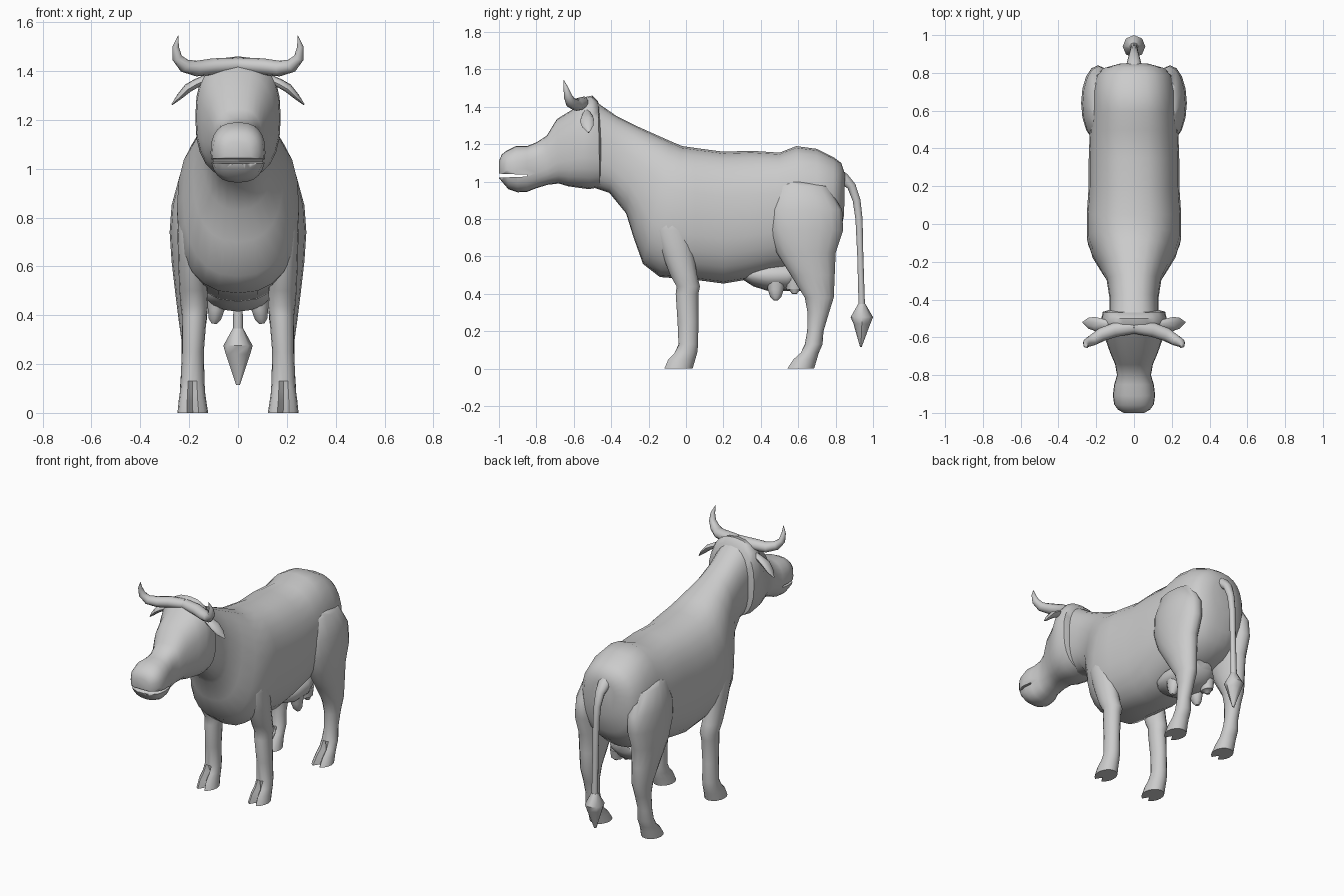
import bpy, bmesh, math
from mathutils import Vector as V

hide = bpy.data.materials.new("grey_hide")
hide.diffuse_color = (0.6, 0.6, 0.6, 1)


def finish(name, bm, angle=45):
    bmesh.ops.recalc_face_normals(bm, faces=bm.faces)
    me = bpy.data.meshes.new(name)
    bm.to_mesh(me)
    bm.free()
    me.materials.append(hide)
    ob = bpy.data.objects.new(name, me)
    bpy.context.collection.objects.link(ob)
    bpy.ops.object.select_all(action='DESELECT')
    ob.select_set(True)
    bpy.context.view_layer.objects.active = ob
    bpy.ops.object.shade_smooth_by_angle(angle=math.radians(angle))
    return ob


def loft(name, rings, n=16, power=2.0, mirror=False, cleft=0, angle=45):
    """Skin rings of (centre, u axis, v axis); cleft notches the u end of the last rings."""
    bm = bmesh.new()
    loops = []
    for i, (c, u, v) in enumerate(rings):
        loop = []
        for k in range(n):
            a = 2 * math.pi * k / n
            ca, sa = math.cos(a), math.sin(a)
            f = lambda t: math.copysign(abs(t) ** (2 / power), t)
            p = c + u * f(ca) + v * f(sa)
            if cleft and k == 0 and i >= len(rings) - 3:
                p -= u.normalized() * cleft
            loop.append(bm.verts.new(p))
        loops.append(loop)
    for a, b in zip(loops, loops[1:]):
        for k in range(n):
            bm.faces.new((a[k], a[(k + 1) % n], b[(k + 1) % n], b[k]))
    bm.faces.new(loops[0])
    bm.faces.new(loops[-1])
    if mirror:
        g = bmesh.ops.duplicate(bm, geom=bm.verts[:] + bm.edges[:] + bm.faces[:])
        for e in g["geom"]:
            if isinstance(e, bmesh.types.BMVert):
                e.co.x *= -1
    return finish(name, bm, angle)


def side_rings(rows):
    """Rings from (top y, top z, bottom y, bottom z, half width)."""
    return [(V((0, (a + c) / 2, (b + d) / 2)), V((0, (a - c) / 2, (b - d) / 2)), V((w, 0, 0)))
            for a, b, c, d, w in rows]


def leg_rings(rows):
    """Rings from (z, front y, back y, inner x, outer x)."""
    return [(V(((i + o) / 2, (f + b) / 2, z)), V((0, (f - b) / 2, 0)), V(((o - i) / 2, 0, 0)))
            for z, f, b, i, o in rows]


def tube_rings(path, side):
    """Rings from (x, y, z, radius along side, other radius)."""
    pts = [V(p[:3]) for p in path]
    out = []
    for i, p in enumerate(path):
        t = (pts[min(i + 1, len(pts) - 1)] - pts[max(i - 1, 0)]).normalized()
        s = (V(side) - t * t.dot(V(side))).normalized()
        out.append((pts[i], s * p[3], t.cross(s) * p[4]))
    return out


# Trunk and neck
loft("body", side_rings([
    (.85, 1.04, .845, .82, .08), (.83, 1.10, .82, .70, .16), (.79, 1.13, .78, .63, .20),
    (.70, 1.175, .70, .56, .22), (.59, 1.19, .58, .53, .225), (.5, 1.155, .45, .51, .235),
    (.35, 1.165, .32, .475, .24), (.2, 1.16, .2, .455, .24), (.05, 1.18, .05, .475, .25),
    (-.02, 1.19, -.14, .49, .25), (-.08, 1.215, -.23, .56, .225), (-.17, 1.255, -.28, .70, .185),
    (-.27, 1.30, -.32, .83, .145), (-.37, 1.35, -.41, .94, .13), (-.5, 1.44, -.50, .97, .13)]),
    n=24, power=2.4)

# Head with a mouth slot
head = loft("head", side_rings([
    (-.455, 1.33, -.455, 1.02, .13), (-.47, 1.43, -.46, .97, .165), (-.50, 1.46, -.52, .96, .175),
    (-.55, 1.45, -.58, .968, .17), (-.60, 1.39, -.63, .975, .15), (-.69, 1.335, -.68, .99, .125),
    (-.745, 1.245, -.74, .983, .10), (-.80, 1.21, -.80, .965, .09), (-.85, 1.19, -.85, .945, .105),
    (-.91, 1.19, -.90, .943, .112), (-.96, 1.165, -.95, .96, .105),
    (-.985, 1.145, -.98, .995, .085), (-1.0, 1.11, -1.0, 1.02, .055)]), n=24, power=2.5)
bm = bmesh.new()
bmesh.ops.create_cube(bm, size=1)
for v in bm.verts:
    v.co = V((v.co.x * .5, -.95 + v.co.y * .2, 1.032 + v.co.z * (.025 if v.co.y < 0 else .01)))
cutter = finish("mouth_cutter", bm)
cutter.hide_render = True
cutter.hide_viewport = True
mod = head.modifiers.new("mouth", 'BOOLEAN')
mod.object = cutter
mod.operation = 'DIFFERENCE'
mod.solver = 'EXACT'

# Horns and ears
loft("horns", tube_rings([
    (0, -.545, 1.425, .035, .03), (.10, -.56, 1.418, .038, .034), (.17, -.585, 1.41, .036, .032),
    (.22, -.615, 1.422, .03, .028), (.25, -.63, 1.455, .023, .021), (.255, -.642, 1.50, .013, .013),
    (.245, -.655, 1.545, .001, .001)], (0, 1, 0)), n=12, mirror=True)
loft("ears", tube_rings([
    (.13, -.53, 1.365, .02, .02), (.17, -.53, 1.35, .03, .018), (.205, -.53, 1.33, .038, .018),
    (.24, -.525, 1.295, .03, .012), (.27, -.52, 1.263, .004, .003)], (0, 1, .15)), n=10, mirror=True)

# Legs, each ending in a cloven hoof
loft("front_legs", leg_rings([
    (.84, -.12, -.06, .17, .225), (.82, -.145, -.01, .15, .24), (.74, -.165, .02, .135, .248),
    (.62, -.13, .04, .13, .245), (.50, -.085, .06, .125, .24), (.44, -.05, .075, .122, .235),
    (.40, -.055, .066, .128, .23), (.25, -.045, .066, .14, .23), (.13, -.04, .065, .137, .235),
    (.085, -.065, .06, .135, .238), (.05, -.10, .05, .13, .243), (0, -.122, .035, .122, .248)]),
    mirror=True, cleft=.045)
loft("hind_legs", leg_rings([
    (1.0, .52, .64, .14, .21), (.975, .48, .76, .12, .238), (.85, .435, .835, .10, .272),
    (.74, .44, .84, .10, .28), (.62, .485, .80, .11, .272), (.50, .56, .795, .118, .258),
    (.38, .635, .79, .128, .243), (.30, .65, .765, .14, .232), (.20, .648, .735, .145, .23),
    (.13, .635, .73, .137, .236), (.085, .61, .71, .135, .238), (.05, .57, .70, .13, .243),
    (0, .535, .685, .122, .248)]), mirror=True, cleft=.045)

# Udder and teats
loft("udder", side_rings([
    (.29, .53, .29, .485, .06), (.36, .56, .36, .44, .12), (.44, .58, .44, .415, .14),
    (.54, .58, .54, .415, .14), (.61, .57, .61, .44, .12), (.66, .56, .66, .5, .06)]))
for part, y, low in (("front_teats", .48, .365), ("rear_teats", .58, .40)):
    loft(part, tube_rings([(.085, y, .48, .055, .045), (.09, y, .42, .042, .035),
                           (.095, y, low + .02, .03, .027), (.098, y, low, .012, .012)],
                          (0, 1, 0)), n=10, mirror=True)

# Tail and tuft
loft("tail", tube_rings([
    (0, .80, 1.04, .05, .04), (0, .845, 1.015, .04, .032), (0, .885, .975, .03, .025),
    (0, .912, .90, .022, .022), (0, .925, .80, .02, .02), (0, .932, .60, .018, .017),
    (0, .94, .33, .02, .018)], (1, 0, 0)), n=10)
loft("tail_tuft", tube_rings([
    (0, .94, .345, .022, .02), (0, .94, .275, .06, .06), (0, .94, .24, .05, .045),
    (0, .935, .115, .008, .004)], (1, 0, 0)), n=8)
